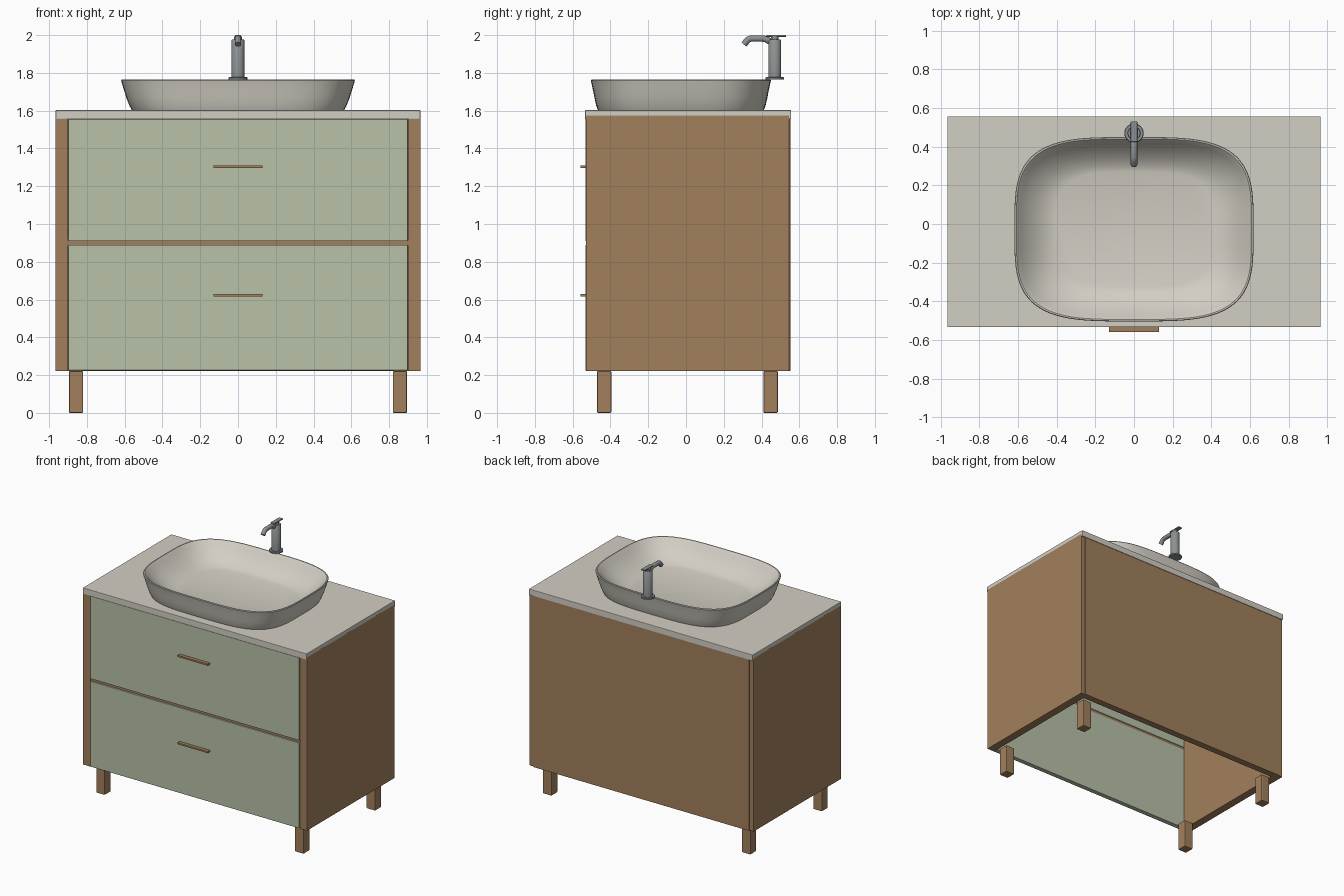
import bpy, bmesh, math
from mathutils import Vector

if "Cube" in bpy.data.objects:
    bpy.data.objects.remove(bpy.data.objects["Cube"], do_unlink=True)


def material(name, r, g, b):
    m = bpy.data.materials.new(name)
    m.use_nodes = True
    m.diffuse_color = (r, g, b, 1)
    m.node_tree.nodes["Principled BSDF"].inputs["Base Color"].default_value = (r, g, b, 1)
    return m


WOOD = material("warm wood", 0.36, 0.216, 0.11)
GREEN = material("sage green", 0.48, 0.54, 0.395)
STONE = material("pale stone", 0.65, 0.62, 0.55)
METAL = material("brushed metal", 0.27, 0.285, 0.29)


def finish(bm, name, mat, smooth=False):
    bmesh.ops.recalc_face_normals(bm, faces=bm.faces)
    mesh = bpy.data.meshes.new(name)
    bm.to_mesh(mesh)
    bm.free()
    mesh.materials.append(mat)
    obj = bpy.data.objects.new(name, mesh)
    bpy.context.collection.objects.link(obj)
    if smooth:
        bpy.ops.object.select_all(action='DESELECT')
        obj.select_set(True)
        bpy.context.view_layer.objects.active = obj
        bpy.ops.object.shade_smooth_by_angle(angle=math.radians(40))
    return obj


def box(name, mat, x, y, z, bevel=0.0):
    """Box from (min, max) pairs on each axis."""
    bm = bmesh.new()
    bmesh.ops.create_cube(bm, size=1)
    for v in bm.verts:
        v.co = [lo + (c + 0.5) * (hi - lo) for c, (lo, hi) in zip(v.co, (x, y, z))]
    obj = finish(bm, name, mat)
    if bevel:
        mod = obj.modifiers.new("edges", 'BEVEL')
        mod.width = bevel
        mod.segments = 2
    return obj


def loft(name, mat, rings):
    """Skin closed rings of points and cap both ends."""
    bm = bmesh.new()
    loops = [[bm.verts.new(p) for p in ring] for ring in rings]
    n = len(loops[0])
    for a, b in zip(loops, loops[1:]):
        for i in range(n):
            j = (i + 1) % n
            bm.faces.new((a[i], a[j], b[j], b[i]))
    bm.faces.new(loops[0])
    bm.faces.new(loops[-1])
    return finish(bm, name, mat, smooth=True)


def oval(a, b, z, y=0.0, power=2.0, count=96):
    """Rounded-rectangle ring (superellipse)."""
    pts = []
    for i in range(count):
        t = 2 * math.pi * i / count
        c, s = math.cos(t), math.sin(t)
        pts.append((a * math.copysign(abs(c) ** (2 / power), c),
                    y + b * math.copysign(abs(s) ** (2 / power), s), z))
    return pts


# Cabinet carcass, open underneath
for side, sx in (("right", -1), ("left", 1)):
    box(side + "_side_panel", WOOD, sorted((sx * 0.902, sx * 0.966)),
        (-0.529, 0.547), (0.222, 1.575), 0.003)
    for end, y in (("front", -0.433), ("back", 0.448)):
        box(f"{end}_{side}_leg", WOOD, sorted((sx * 0.82, sx * 0.895)),
            (y - 0.038, y + 0.038), (0, 0.222), 0.006)
box("back_panel", WOOD, (-0.93, 0.93), (0.50, 0.553), (0.222, 1.555))
box("drawer_rail", WOOD, (-0.902, 0.902), (-0.521, -0.50), (0.88, 0.92))

# Drawer fronts and handles
for name, low, high, grip in (("lower", 0.225, 0.89, 0.622), ("upper", 0.91, 1.555, 1.303)):
    box(name + "_drawer_front", GREEN, (-0.899, 0.899), (-0.533, -0.495), (low, high), 0.003)
    box(name + "_handle", WOOD, (-0.13, 0.13), (-0.559, -0.525), (grip - 0.007, grip + 0.007), 0.002)

# Countertop
box("countertop", STONE, (-0.965, 0.965), (-0.534, 0.557), (1.555, 1.603), 0.003)

# Basin: outer wall up, over the rim, and down to the flat floor
profile = [(0.560, 0.438, 1.600), (0.574, 0.448, 1.625), (0.590, 0.457, 1.665),
           (0.604, 0.466, 1.71), (0.617, 0.475, 1.752), (0.619, 0.477, 1.759),
           (0.616, 0.474, 1.764), (0.609, 0.467, 1.764), (0.604, 0.462, 1.759),
           (0.585, 0.445, 1.735), (0.545, 0.411, 1.693), (0.490, 0.365, 1.652),
           (0.445, 0.328, 1.630), (0.405, 0.296, 1.620)]
loft("basin", STONE, [oval(a, b, z, -0.027, 3.6) for a, b, z in profile])

# Tap: flange and column
TAP_Y = 0.47
tap_profile = [(0.050, 1.765), (0.050, 1.774), (0.047, 1.777), (0.034, 1.777),
               (0.034, 1.972), (0.031, 1.976)]
loft("tap_column", METAL, [oval(r, r, z, TAP_Y, count=32) for r, z in tap_profile])

# Tap spout: round tube swept along a bent path in the middle plane
path = [Vector((0, y, z)) for y, z in
        ((0.470, 1.955), (0.445, 1.966), (0.425, 1.978), (0.405, 1.982),
         (0.345, 1.982), (0.330, 1.977), (0.306, 1.951))]
rings = []
for i, p in enumerate(path):
    d = (path[min(i + 1, len(path) - 1)] - path[max(i - 1, 0)]).normalized()
    up = Vector((1, 0, 0)).cross(d)
    rings.append([p + 0.017 * (Vector((math.cos(t), 0, 0)) + up * math.sin(t))
                  for t in (2 * math.pi * k / 20 for k in range(20))])
loft("tap_spout", METAL, rings)

# Tap lever and its short neck
loft("tap_lever_neck", METAL, [oval(0.02, 0.02, z, TAP_Y, count=24) for z in (1.97, 1.993)])
box("tap_lever", METAL, (-0.017, 0.017), (0.425, 0.53), (1.991, 2.0), 0.002)
